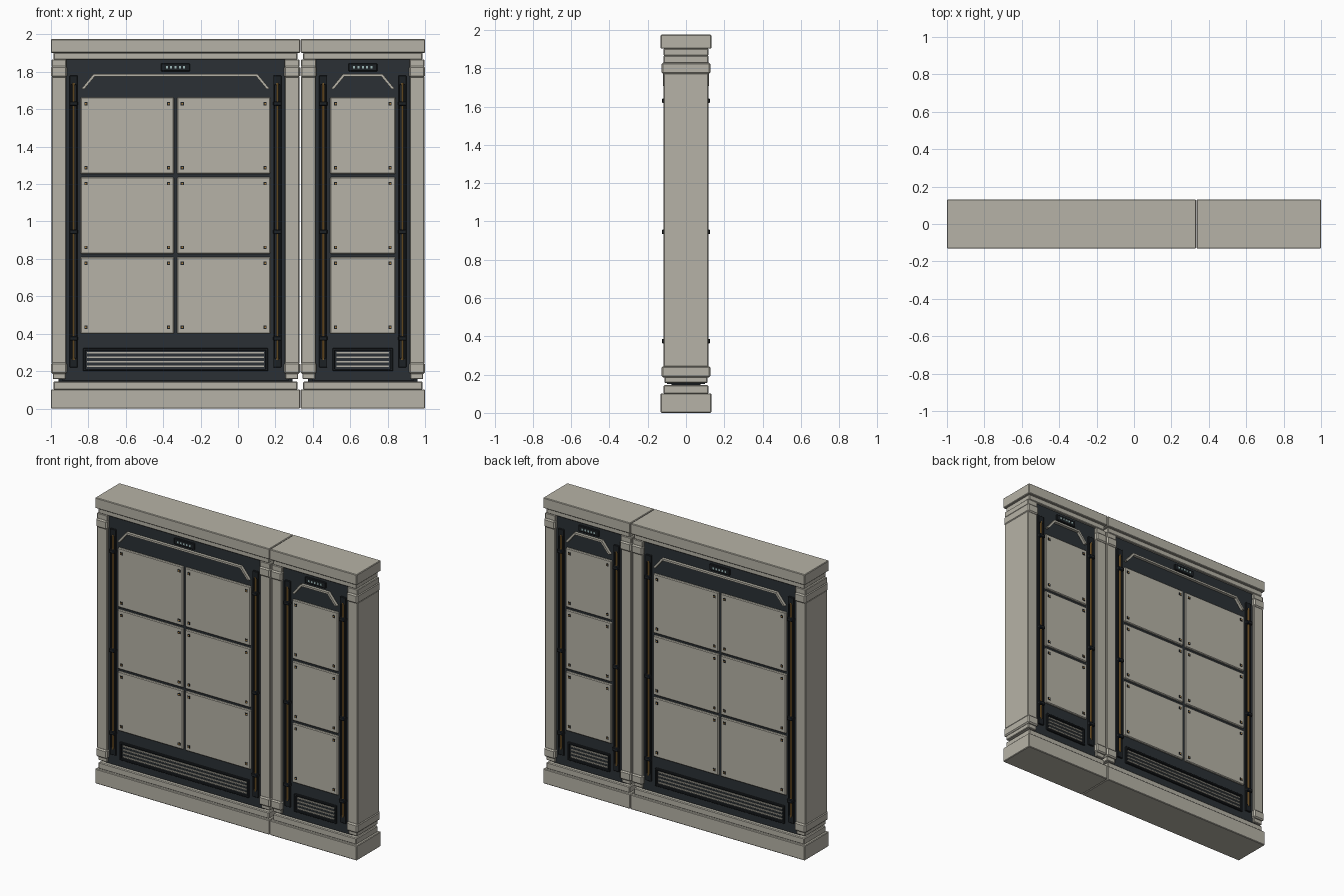
import bpy, bmesh
from mathutils import Matrix

if "Cube" in bpy.data.objects:
    bpy.data.objects.remove(bpy.data.objects["Cube"])


def material(name, rgb):
    m = bpy.data.materials.new(name)
    m.diffuse_color = (*rgb, 1)
    m.use_nodes = True
    m.node_tree.nodes["Principled BSDF"].inputs["Base Color"].default_value = m.diffuse_color
    return m


BEIGE = material("warm_grey", (0.47, 0.45, 0.385))
DARK = material("dark_metal", (0.024, 0.03, 0.035))
BLACK = material("black_metal", (0.012, 0.015, 0.018))
ORANGE = material("orange", (0.42, 0.22, 0.05))
LIGHT = material("pale_light", (0.35, 0.5, 0.5))


def finish(name, bm, mat, bevel=0.0):
    bmesh.ops.recalc_face_normals(bm, faces=bm.faces)
    mesh = bpy.data.meshes.new(name)
    bm.to_mesh(mesh)
    bm.free()
    mesh.materials.append(mat)
    ob = bpy.data.objects.new(name, mesh)
    bpy.context.collection.objects.link(ob)
    if bevel:
        b = ob.modifiers.new("bevel", "BEVEL")
        b.width = bevel
        b.segments = 1
    return ob


def boxes(name, items, mat, bevel=0.0):
    """Items are (x0, x1, y0, y1, z0, z1)."""
    bm = bmesh.new()
    for x0, x1, y0, y1, z0, z1 in items:
        m = Matrix.Translation(((x0 + x1) / 2, (y0 + y1) / 2, (z0 + z1) / 2))
        bmesh.ops.create_cube(bm, size=1, matrix=m @ Matrix.Diagonal((x1 - x0, y1 - y0, z1 - z0, 1)))
    return finish(name, bm, mat, bevel)


def both(rects, y0, y1):
    """Place (x0, x1, z0, z1) rectangles on the front and on the back."""
    out = []
    for x0, x1, z0, z1 in rects:
        out += [(x0, x1, -y1, -y0, z0, z1), (x0, x1, y0, y1, z0, z1)]
    return out


def around(cx, cz, w, h):
    return (cx - w / 2, cx + w / 2, cz - h / 2, cz + h / 2)


def module(tag, left, right, columns):
    c, h = (left + right) / 2, (right - left) / 2
    FACE = 0.10

    # Plinth and cornice
    boxes(tag + "_plinth", [(left, right, -0.132, 0.132, 0, 0.102)], BEIGE, 0.004)
    boxes(tag + "_plinth_step", [(left + 0.014, right - 0.014, -0.117, 0.117, 0.10, 0.145)], BEIGE, 0.005)
    boxes(tag + "_cornice", [(left, right, -0.132, 0.132, 1.902, 1.975)], BEIGE, 0.004)
    boxes(tag + "_cornice_step", [(left + 0.014, right - 0.014, -0.117, 0.117, 1.866, 1.903)], BEIGE, 0.004)

    # Dark core and the shadow gap above the plinth
    boxes(tag + "_core", [(left + 0.06, right - 0.06, -FACE, FACE, 0.15, 1.868)], DARK)
    boxes(tag + "_shadow_gap", [(left + 0.04, right - 0.04, -0.075, 0.075, 0.14, 0.17)], BLACK)

    # Pillars with collars at both ends
    shafts, collars = [], []
    for s in (-1, 1):
        def span(a, b):
            return sorted((c + s * (h - a), c + s * (h - b)))
        shafts.append((*span(0.003, 0.081), -0.117, 0.117, 0.24, 1.775))
        shafts.append((*span(0.010, 0.078), -0.112, 0.112, 0.157, 0.19))
        shafts.append((*span(0.003, 0.083), -0.117, 0.117, 1.825, 1.866))
        collars.append((*span(0.0, 0.085), -0.127, 0.127, 0.185, 0.245))
        collars.append((*span(0.0, 0.085), -0.127, 0.127, 1.77, 1.83))
    boxes(tag + "_pillars", shafts, BEIGE, 0.004)
    boxes(tag + "_pillar_collars", collars, BEIGE, 0.008)

    # Wall plates with corner screws
    x0, x1, gap = c - h + 0.158, c + h - 0.158, 0.016
    w = (x1 - x0 - gap * (columns - 1)) / columns
    plates, screws, cores = [], [], []
    for i in range(columns):
        px = x0 + i * (w + gap)
        for z0 in (0.40, 0.827, 1.254):
            plates.append((px, px + w, z0, z0 + 0.41))
            for sx in (px + 0.029, px + w - 0.029):
                for sz in (z0 + 0.034, z0 + 0.376):
                    screws.append(around(sx, sz, 0.018, 0.018))
                    cores.append(around(sx, sz, 0.008, 0.008))
    boxes(tag + "_wall_plates", both(plates, 0.09, 0.113), BEIGE, 0.005)
    boxes(tag + "_screws", both(screws, 0.108, 0.1155), BLACK)
    boxes(tag + "_screw_centres", both(cores, 0.110, 0.1165), ORANGE)

    # Ventilation grille
    gx0, gx1 = c - h + 0.172, c + h - 0.172
    frame = [(gx0, gx1, 0.20, 0.212), (gx0, gx1, 0.311, 0.323),
             (gx0, gx0 + 0.012, 0.20, 0.323), (gx1 - 0.012, gx1, 0.20, 0.323)]
    boxes(tag + "_grille_frame", both(frame, 0.09, 0.112), BLACK, 0.002)
    slats = [around(c, z, 2 * h - 0.385, 0.009) for z in (0.226, 0.25, 0.274, 0.298)]
    boxes(tag + "_grille_slats", both(slats, 0.09, 0.107), BEIGE)

    # Side channels, clips and orange conduits
    rails, clips = [], []
    bm = bmesh.new()
    for s in (-1, 1):
        x = c + s * (h - 0.121)
        rails += [around(x - 0.017, 1.0, 0.009, 1.55), around(x + 0.017, 1.0, 0.009, 1.55),
                  around(x, 1.755, 0.043, 0.05), around(x, 0.245, 0.043, 0.05)]
        clips += [around(x, z, 0.045, 0.024) for z in (0.375, 0.945, 1.63)]
        for y in (-0.109, 0.109):
            bmesh.ops.create_cone(bm, cap_ends=True, segments=10, radius1=0.006, radius2=0.006,
                                  depth=1.48, matrix=Matrix.Translation((x, y, 1.0)))
    finish(tag + "_conduits", bm, ORANGE)
    boxes(tag + "_channels", both(rails, 0.09, 0.112), BLACK, 0.002)
    boxes(tag + "_conduit_clips", both(clips, 0.09, 0.126), BLACK, 0.004)

    # Indicator panel with five lights
    boxes(tag + "_indicator_panel", both([around(c, 1.824, 0.155, 0.042)], 0.09, 0.112), BLACK, 0.003)
    lights = [around(c + i * 0.023, 1.824, 0.011, 0.013) for i in range(-2, 3)]
    boxes(tag + "_indicator_lights", both(lights, 0.108, 0.115), LIGHT)

    # Angled header trim, front and back
    outer = [(-(h - 0.163), 1.71), (-(h - 0.227), 1.788), (h - 0.227, 1.788), (h - 0.163, 1.71)]
    inner = [(-(h - 0.178), 1.708), (-(h - 0.234), 1.775), (h - 0.234, 1.775), (h - 0.178, 1.708)]
    bm = bmesh.new()
    for y, d in ((-0.095, -0.025), (0.095, 0.025)):
        a = [bm.verts.new((c + p, y, z)) for p, z in outer]
        b = [bm.verts.new((c + p, y, z)) for p, z in inner]
        faces = [bm.faces.new((a[i], a[i + 1], b[i + 1], b[i])) for i in range(3)]
        ext = bmesh.ops.extrude_face_region(bm, geom=faces, use_keep_orig=True)
        bmesh.ops.translate(bm, vec=(0, d, 0), verts=[v for v in ext["geom"] if isinstance(v, bmesh.types.BMVert)])
    finish(tag + "_header_trim", bm, BEIGE)


module("wide", -1.0, 0.3315, 2)
module("narrow", 0.3345, 1.0, 1)
